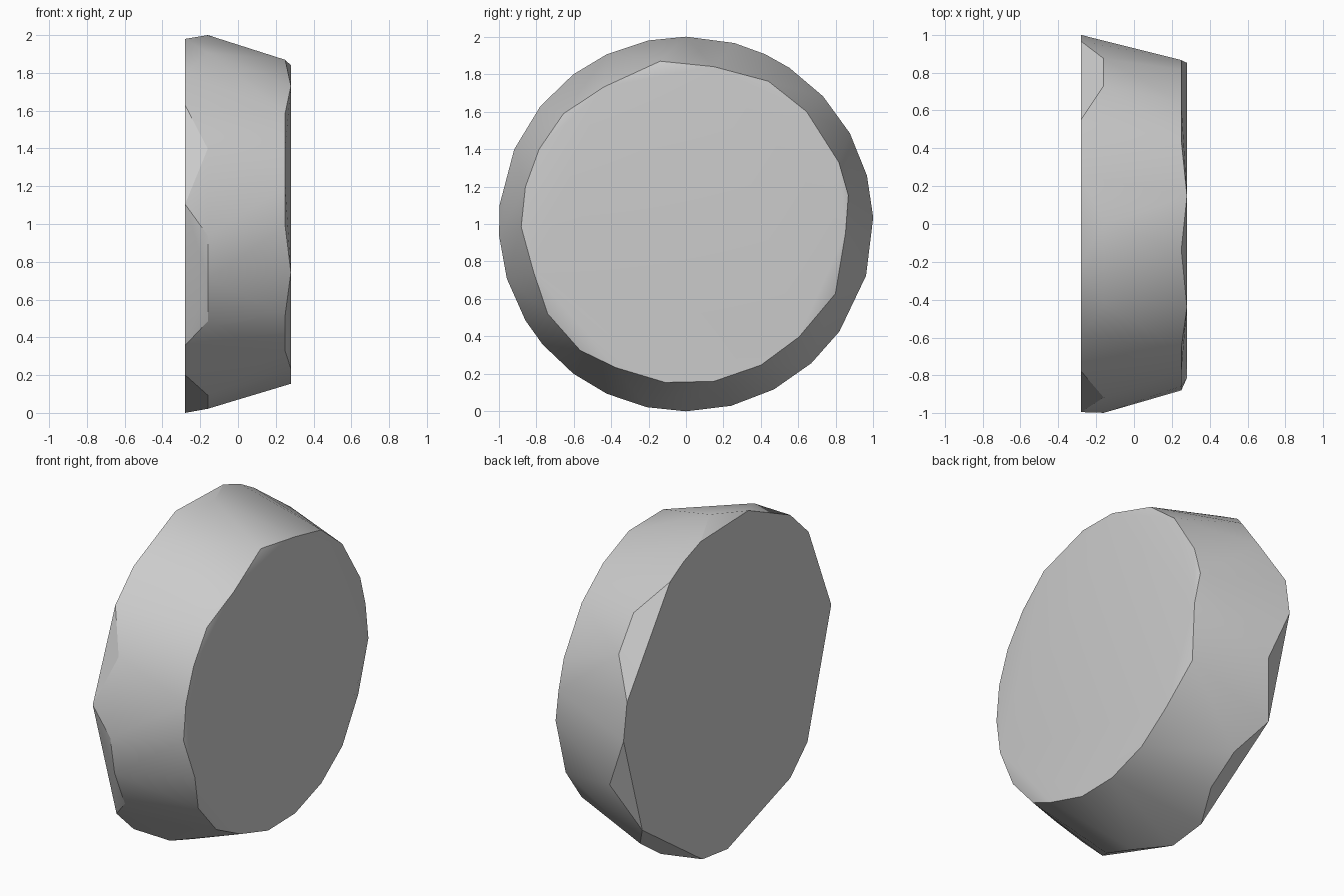
import bpy
import bmesh
from math import cos, sin, radians

# Start clean: only the default cube goes
default_cube = bpy.data.objects.get("Cube")
if default_cube:
    bpy.data.objects.remove(default_cube, do_unlink=True)


def make_material(name, colour):
    material = bpy.data.materials.new(name)
    material.use_nodes = True
    material.diffuse_color = colour
    shader = next(node for node in material.node_tree.nodes if node.type == "BSDF_PRINCIPLED")
    shader.inputs["Base Color"].default_value = colour
    return material


def add_ring(mesh, x, radius, angles):
    """Place irregularly spaced corners on a circle around the disc axis."""
    for angle in angles:
        turn = radians(angle)
        mesh.verts.new((x, radius * cos(turn), 1 + radius * sin(turn)))


stone_grey = make_material("stone_grey", (0.6, 0.6, 0.6, 1))

mesh = bmesh.new()

# Wide end: corners of the flat base
add_ring(mesh, -0.28, 1.0, (2, 15, 56.5, 65, 75, 101.5, 127, 141, 174, 220, 233, 270, 284, 325))
# Wide end: corners set back, which chip the base edge
add_ring(mesh, -0.16, 1.0, (29, 43, 90, 115, 156.5, 183.5, 197, 211, 245, 258, 298, 312, 344))
# Narrow end: corners set back, which chip the top edge
add_ring(mesh, 0.25, 0.88, (10, 22, 43, 60, 99, 138, 153, 167, 181, 213, 230, 335))
# Narrow end: corners of the flat top
add_ring(mesh, 0.28, 0.853, (80, 121, 197.5, 244, 262.5, 280, 298, 315, 357))

# Wrap the corners in a hull and merge the flat end faces
hull = bmesh.ops.convex_hull(mesh, input=mesh.verts)
unused = [item for item in hull["geom_interior"] if isinstance(item, bmesh.types.BMVert)]
bmesh.ops.delete(mesh, geom=unused, context="VERTS")
bmesh.ops.dissolve_limit(mesh, angle_limit=radians(0.5), verts=mesh.verts, edges=mesh.edges)
bmesh.ops.recalc_face_normals(mesh, faces=mesh.faces)

# Chipped stone disc
data = bpy.data.meshes.new("stone_disc")
mesh.to_mesh(data)
mesh.free()
data.materials.append(stone_grey)
stone_disc = bpy.data.objects.new("stone_disc", data)
bpy.context.collection.objects.link(stone_disc)

# Soft shading on the shallow facets, crisp rims
bpy.ops.object.select_all(action="DESELECT")
stone_disc.select_set(True)
bpy.context.view_layer.objects.active = stone_disc
bpy.ops.object.shade_smooth_by_angle(angle=radians(30))
